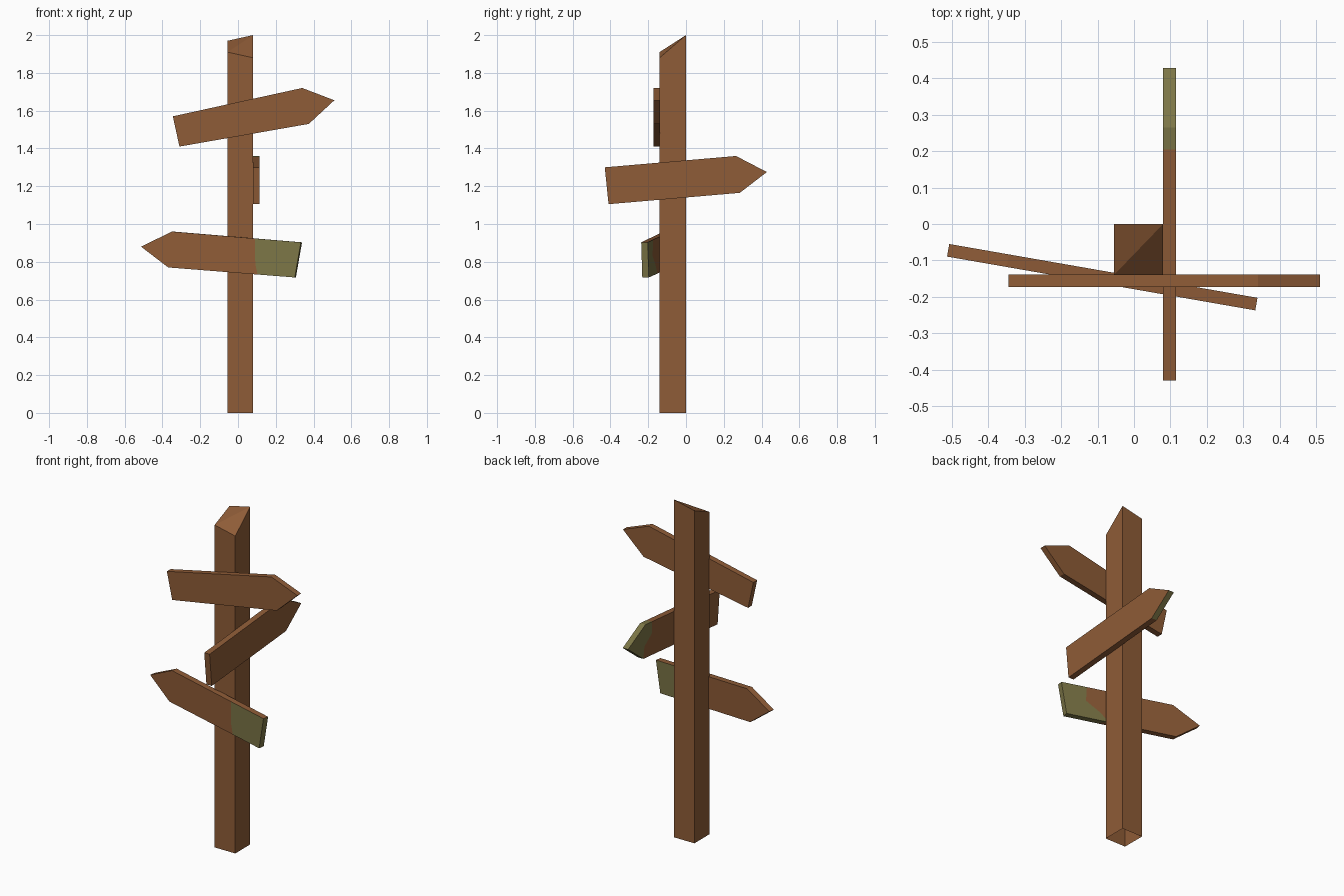
import bpy, bmesh, math
from mathutils import Vector, Matrix
from mathutils.geometry import intersect_point_line

if "Cube" in bpy.data.objects:
    bpy.data.objects.remove(bpy.data.objects["Cube"])


def material(name, rgb):
    m = bpy.data.materials.new(name)
    m.diffuse_color = (*rgb, 1)
    m.use_nodes = True
    m.node_tree.nodes["Principled BSDF"].inputs["Base Color"].default_value = m.diffuse_color
    return m


WOOD = material("brown_wood", (0.274, 0.107, 0.038))
MOSS = material("moss_green", (0.202, 0.180, 0.062))
T = 0.035  # board thickness


def finish(bm, name, matrix=Matrix()):
    me = bpy.data.meshes.new(name)
    bm.to_mesh(me)
    bm.free()
    me.transform(matrix)
    me.materials.append(WOOD)
    me.materials.append(MOSS)
    ob = bpy.data.objects.new(name, me)
    bpy.context.collection.objects.link(ob)


def vert_at(bm, co):
    """Existing vertex near co, or a new one on the closest edge."""
    co = Vector(co)
    near = min(bm.verts, key=lambda v: (v.co - co).length)
    if (near.co - co).length < 0.004:
        return near

    def gap(e):
        p, f = intersect_point_line(co, e.verts[0].co, e.verts[1].co)
        return (p - co).length if 0 < f < 1 else 9
    e = min(bm.edges, key=gap)
    a = e.verts[0]
    f = intersect_point_line(co, a.co, e.verts[1].co)[1]
    return bmesh.utils.edge_split(e, a, f)[1]


def cut(bm, p, q, mids=()):
    """Split one face along a line from p to q."""
    a, b = vert_at(bm, p), vert_at(bm, q)
    face = next(f for f in a.link_faces if f in list(b.link_faces))
    bmesh.utils.face_split(face, a, b, coords=[Vector(m) for m in mids])


def sign(name, outline, matrix, cuts=(), mossy=None):
    """Arrow board: outline in local x/z, front at y=0, back at y=T."""
    bm = bmesh.new()
    face = bm.faces.new([bm.verts.new((x, 0, z)) for x, z in outline])
    ext = bmesh.ops.extrude_face_region(bm, geom=[face], use_keep_orig=True)
    for v in ext["geom"]:
        if isinstance(v, bmesh.types.BMVert):
            v.co.y = T
    bmesh.ops.recalc_face_normals(bm, faces=bm.faces[:])
    for c in cuts:
        cut(bm, *c)
    bm.normal_update()
    for f in bm.faces:
        if mossy and mossy(f.calc_center_median(), f.normal):
            f.material_index = 1
    finish(bm, name, matrix)


# post with a skewed, two-triangle top and an open bottom
bm = bmesh.new()
corners = [(-0.055, -0.14, 1.91), (0.08, -0.14, 1.88), (0.08, 0, 2.0), (-0.055, 0, 1.97)]
low = [bm.verts.new((x, y, 0)) for x, y, z in corners]
top = [bm.verts.new(c) for c in corners]
for i in range(4):
    j = (i + 1) % 4
    bm.faces.new((low[i], low[j], top[j], top[i]))
bm.faces.new((top[0], top[1], top[2]))
bm.faces.new((top[0], top[2], top[3]))
finish(bm, "post")

# upper sign, on the front
sign("upper_sign",
     [(-0.345, 1.57), (-0.31, 1.41), (0.375, 1.53), (0.51, 1.655), (0.34, 1.72)],
     Matrix.Translation((0, -0.173, 0)))

# middle sign, on the right side, mossy tip everywhere but its outer face
sign("middle_sign",
     [(-0.43, 1.30), (-0.41, 1.105), (0.285, 1.165), (0.428, 1.275), (0.265, 1.36)],
     Matrix.Translation((0.115, 0, 0)) @ Matrix.Rotation(math.pi / 2, 4, 'Z'),
     [((0.205, T, 1.355), (0.285, T, 1.165), [(0.205, T, 1.285), (0.275, T, 1.235)]),
      ((0.205, T, 1.355), (0.205, 0, 1.355))],
     lambda c, n: c.x > 0.2 and n.y > -0.5)

# lower sign, turned slightly, mossy butt end except on the top edge
sign("lower_sign",
     [(-0.521, 0.88), (-0.375, 0.77), (0.305, 0.717), (0.338, 0.903), (-0.355, 0.96)],
     Matrix.Translation((0, -0.179, 0)) @ Matrix.Rotation(math.radians(-9.9), 4, 'Z'),
     [((0.09, 0, 0.923), (0.105, 0, 0.733), [(0.093, 0, 0.79)]),
      ((0.18, T, 0.916), (0.04, T, 0.738), [(0.185, T, 0.83), (0.10, T, 0.785)]),
      ((0.105, 0, 0.733), (0.04, T, 0.738))],
     lambda c, n: c.x > 0.1 and n.z < 0.5)
